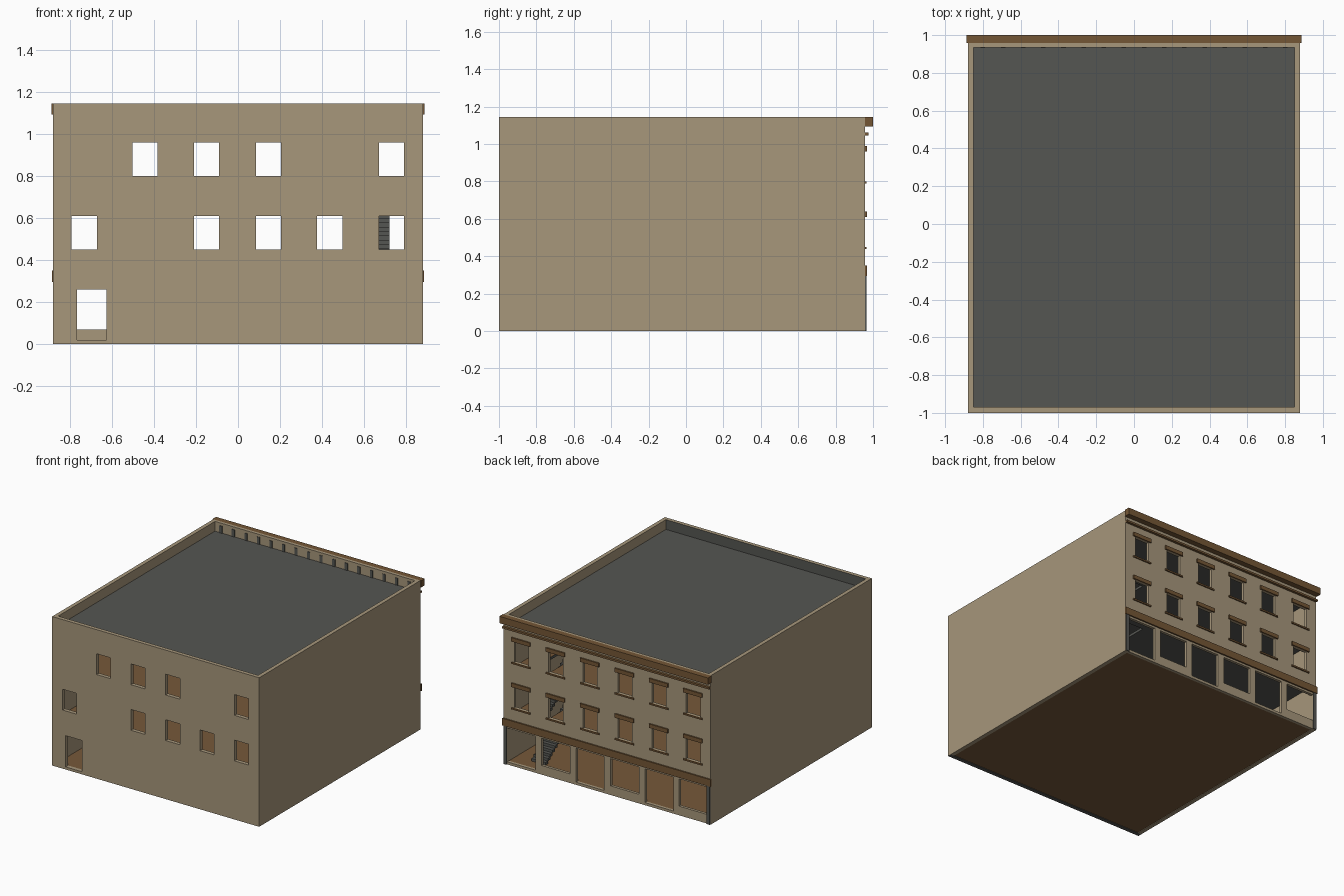
import bpy, bmesh
from mathutils import Vector

if "Cube" in bpy.data.objects:
    bpy.data.objects.remove(bpy.data.objects["Cube"], do_unlink=True)


def material(name, *rgb):
    m = bpy.data.materials.new(name)
    m.use_nodes = True
    m.diffuse_color = (*rgb, 1)
    m.node_tree.nodes["Principled BSDF"].inputs["Base Color"].default_value = (*rgb, 1)
    return m


TAN = material("tan wall", .385, .308, .198)
GREY = material("roof grey", .091, .093, .084)
BROWN = material("brown trim", .175, .094, .036)
WOOD = material("wood floor", .180, .100, .042)


def finish(name, bm, mats, rule=None):
    bmesh.ops.recalc_face_normals(bm, faces=bm.faces)
    bm.normal_update()
    if rule:
        for f in bm.faces:
            f.material_index = rule(f.normal)
    me = bpy.data.meshes.new(name)
    bm.to_mesh(me)
    bm.free()
    for m in mats:
        me.materials.append(m)
    ob = bpy.data.objects.new(name, me)
    bpy.context.collection.objects.link(ob)
    return ob


def box(name, x, y, z, mat):
    """Box between the given (low, high) pairs."""
    bm = bmesh.new()
    bmesh.ops.create_cube(bm, size=1)
    for v in bm.verts:
        v.co = [r[0] if c < 0 else r[1] for c, r in zip(v.co, (x, y, z))]
    return finish(name, bm, [mat])


def panel(name, u, v, depth, holes, place, mats, rule=None):
    """Sheet over u and v with rectangular holes, extruded through depth."""
    us = sorted({*u, *(e for h in holes for e in h[:2])})
    vs = sorted({*v, *(e for h in holes for e in h[2:])})
    bm = bmesh.new()
    for a, b in zip(us, us[1:]):
        for c, d in zip(vs, vs[1:]):
            mu, mv = (a + b) / 2, (c + d) / 2
            if any(h[0] < mu < h[1] and h[2] < mv < h[3] for h in holes):
                continue
            corners = ((a, c), (b, c), (b, d), (a, d))
            bm.faces.new([bm.verts.new(place(p, q, depth[0])) for p, q in corners])
    bmesh.ops.remove_doubles(bm, verts=bm.verts, dist=1e-5)
    ext = bmesh.ops.extrude_face_region(bm, geom=bm.faces[:], use_keep_orig=True)
    shift = Vector(place(0, 0, depth[1])) - Vector(place(0, 0, depth[0]))
    bmesh.ops.translate(bm, vec=shift,
                        verts=[g for g in ext["geom"] if isinstance(g, bmesh.types.BMVert)])
    return finish(name, bm, mats, rule)


def upright(u, v, d):
    return (u, d, v)


def flat(u, v, d):
    return (u, v, d)


W, H, FACE, INNER = .88, 1.145, .957, .85
COLUMNS = [-.732, -.442, -.15, .145, .437, .73]
ROWS = [.45, .80]


def window(x, z):
    return (x - .06, x + .06, z, z + .16)


# Plain front wall with scattered windows and one door
holes = [window(COLUMNS[i], ROWS[0]) for i in (0, 2, 3, 4, 5)]
holes += [window(COLUMNS[i], ROWS[1]) for i in (1, 2, 3, 5)]
holes.append((-.765, -.625, .02, .26))
panel("front_wall", (-W, W), (0, H), (-1, -.97), holes, upright, [TAN, GREY],
      lambda n: int(n.y > .5 or n.z < -.5))

# Decorated back wall with shop openings below two rows of windows
holes = [window(x, z) for x in COLUMNS for z in ROWS]
for i, x in enumerate(COLUMNS):
    holes.append((x - .12, x + .12, .02 if i % 2 else .07, .28))
panel("back_wall", (-W, W), (0, H), (.935, FACE), holes, upright, [TAN])

# Side walls
for s, side in ((-1, "right"), (1, "left")):
    box(side + "_wall", sorted((s * INNER, s * W)), (-.97, .935), (0, H), TAN)
    box(side + "_shop_pillar", sorted((s * .85, s * .877)), (FACE, .965), (0, .3), GREY)

# Floors and roof
room = ((-INNER, INNER), (-.97, .935))
stairwell = [(.59, .73, .34, .80)]
panel("ground_floor", *room, (.004, .02), [], flat, [WOOD])
for name, z in (("second_floor", .37), ("third_floor", .72)):
    panel(name, *room, (z - .02, z), stairwell, flat, [WOOD, GREY],
          lambda n: int(n.z < .5))
panel("roof", *room, (1.05, 1.07), [], flat, [GREY])

# Two stacked flights of stairs
for name, z in (("lower_stairs", .02), ("upper_stairs", .37)):
    step = box(name, (.60, .72), (.82, .85), (z, z + .0206), GREY)
    arr = step.modifiers.new("steps", "ARRAY")
    arr.count = 17
    arr.use_relative_offset = False
    arr.use_constant_offset = True
    arr.constant_offset_displace = (0, -.029, .0206)

# Horizontal trim on the decorated wall
box("cornice", (-.887, .887), (FACE, 1), (1.093, H), BROWN)
box("cornice_strip", (-W, W), (FACE, .976), (1.045, 1.06), BROWN)
box("shop_beam", (-.885, .885), (FACE, .968), (.295, .35), BROWN)

# Lintels and sills
for z in ROWS:
    for x in COLUMNS:
        box("window_lintel", (x - .08, x + .08), (FACE, .968), (z + .16, z + .19), BROWN)
        box("window_sill", (x - .08, x + .08), (FACE, .966), (z - .012, z), BROWN)

# Small posts along the inside of the back parapet
for i in range(16):
    x = -.8 + i * .1067
    box("parapet_post", (x - .012, x + .012), (.931, .935), (1.07, 1.125), GREY)
